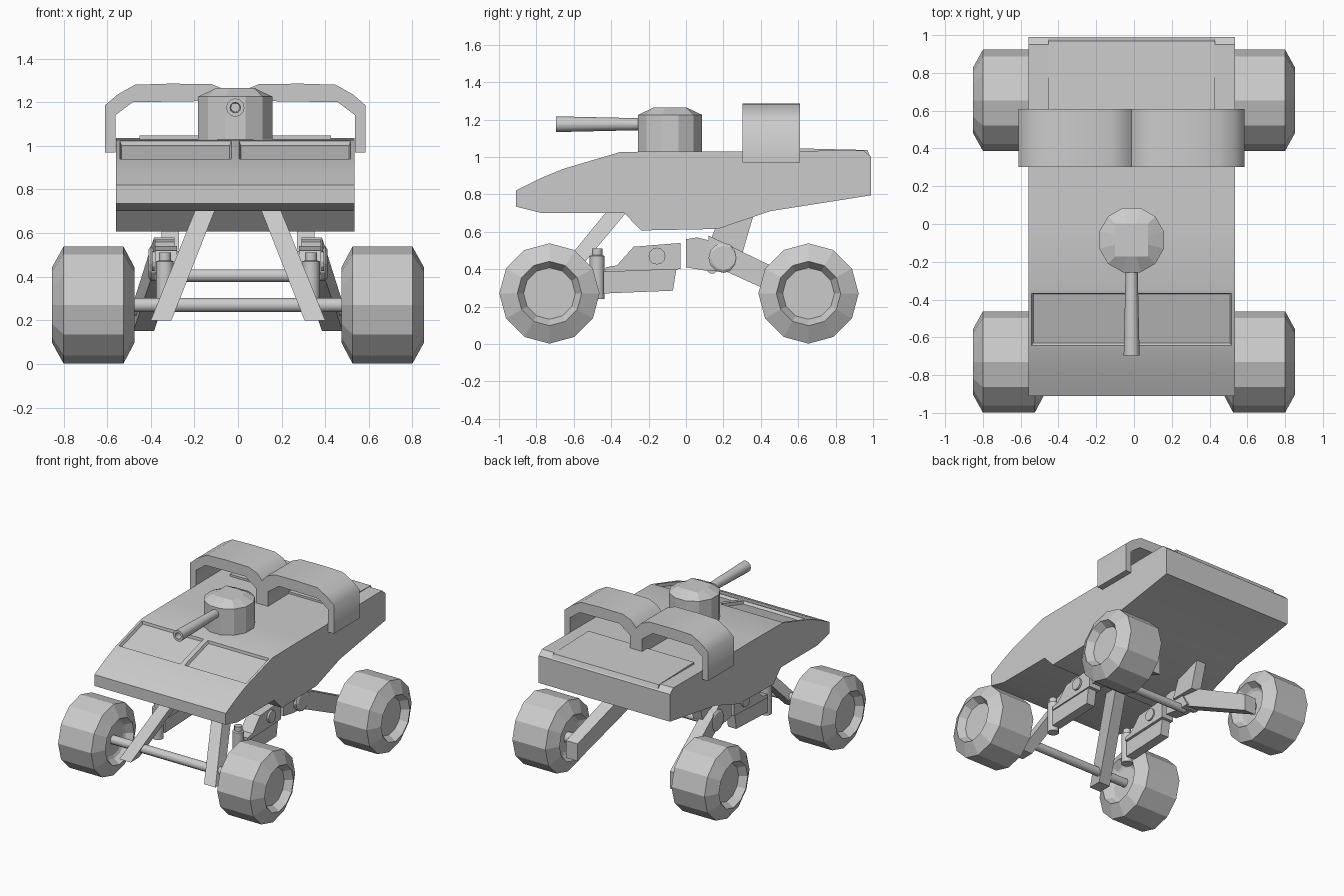
import bpy, bmesh
from math import sin, cos, pi, radians

if "Cube" in bpy.data.objects:
    bpy.data.objects.remove(bpy.data.objects["Cube"])

CX = -0.0125  # centre line of hull, turret and arches


def loft(name, rings, mirror=False, smooth=0, cx=0.0, edit=None):
    """Skin matching closed rings and cap both ends."""
    bm = bmesh.new()
    vs = [[bm.verts.new(p) for p in r] for r in rings]
    for a, b in zip(vs, vs[1:]):
        for i in range(len(a)):
            j = (i + 1) % len(a)
            bm.faces.new((a[i], a[j], b[j], b[i]))
    bm.faces.new(vs[0])
    bm.faces.new(vs[-1])
    bmesh.ops.recalc_face_normals(bm, faces=bm.faces[:])
    if edit:
        edit(bm)
    me = bpy.data.meshes.new(name)
    bm.to_mesh(me)
    bm.free()
    ob = bpy.data.objects.new(name, me)
    ob.location.x = cx
    bpy.context.collection.objects.link(ob)
    if smooth:
        me.polygons.foreach_set("use_smooth", [True] * len(me.polygons))
        me.set_sharp_from_angle(angle=radians(smooth))
    if mirror:
        ob.modifiers.new("mirror", 'MIRROR').use_axis = (True, False, False)
    return ob


def prism_x(name, pts, xs, **kw):
    return loft(name, [[(x, y, z) for y, z in pts] for x in xs], **kw)


def lathe(name, prof, axis, centre, n=12, **kw):
    """prof is (radius, position along axis); centre is in the other two axes."""
    rings = []
    for r, a in prof:
        ring = []
        for i in range(n):
            t = 2 * pi * i / n
            p = [centre[0] + r * cos(t), centre[1] + r * sin(t)]
            p.insert("xyz".index(axis), a)
            ring.append(p)
        rings.append(ring)
    return loft(name, rings, **kw)


def box(name, sections, **kw):
    """Tapered bar: sections are (low corner, high corner), flat in z or y."""
    rings = []
    for (x0, y0, z0), (x1, y1, z1) in sections:
        if z0 == z1:
            rings.append([(x0, y0, z0), (x1, y0, z0), (x1, y1, z0), (x0, y1, z0)])
        else:
            rings.append([(x0, y0, z0), (x1, y0, z0), (x1, y0, z1), (x0, y0, z1)])
    return loft(name, rings, mirror=True, **kw)


# Hull with two sunken panels on the front slope
def sink_panels(bm):
    top = []
    for f in bm.faces:
        c = f.calc_center_median()
        if f.normal.z > 0.5 and -0.6 < c.y < -0.4:
            top.append(f)
    bmesh.ops.inset_individual(bm, faces=top, thickness=0.025, depth=0)
    bmesh.ops.inset_individual(bm, faces=top, thickness=0.012, depth=-0.02)


hull = [(-0.91, 0.82), (-0.78, 0.885), (-0.66, 0.935), (-0.35, 1.027), (0.0, 1.03),
        (0.3, 1.03), (0.95, 1.035), (0.99, 1.0), (0.99, 0.795), (0.45, 0.71),
        (0.17, 0.615), (-0.24, 0.607), (-0.33, 0.70), (-0.77, 0.70), (-0.91, 0.735)]
prism_x("hull", hull, (-0.547, 0, 0.547), cx=CX, smooth=30, edit=sink_panels)
prism_x("rear_deck", [(0.55, 1.0), (0.55, 1.047), (0.97, 1.037), (0.985, 1.0)],
        (-0.44, 0.44), cx=CX)

# Twin arches over the rear deck
arch = [(0, 0.98), (0, 1.21), (0.04, 1.255), (0.11, 1.283), (0.30, 1.285), (0.46, 1.28),
        (0.54, 1.235), (0.598, 1.185), (0.598, 0.97), (0.55, 0.97), (0.55, 1.14),
        (0.47, 1.20), (0.14, 1.205), (0.05, 1.14), (0.05, 0.98)]
loft("roof_arches", [[(x, y, z) for x, z in arch] for y in (0.303, 0.61)],
     mirror=True, smooth=60, cx=CX)

# Turret: twelve-sided drum closing to a square top
ang = [2 * pi * (i + 0.5) / 12 for i in range(12)]
drum = [[(0.177 * cos(a), -0.085 + 0.177 * sin(a), z) for a in ang] for z in (1.0, 1.225)]
cap = []
for a in ang:
    r = 0.087 / max(abs(cos(a)), abs(sin(a)))
    cap.append((r * cos(a), -0.085 + r * sin(a), 1.265))
loft("turret", drum + [cap], cx=CX)
lathe("gun_barrel", [(0.031, -0.2), (0.042, -0.69), (0.042, -0.695), (0.024, -0.695),
                     (0.02, -0.6)], 'y', (0, 1.175), cx=CX, smooth=40)

# Wheels
tyre = [(0.12, 0.53), (0.14, 0.52), (0.172, 0.474), (0.268, 0.525), (0.268, 0.80),
        (0.172, 0.853), (0.138, 0.80), (0.13, 0.80)]
for name, y in (("front_wheels", -0.73), ("rear_wheels", 0.655)):
    lathe(name, tyre, 'x', (y, 0.27), mirror=True)

# Front suspension
box("front_legs", [((0.10, -0.415, 0.72), (0.19, -0.305, 0.72)),
                   ((0.305, -0.84, 0.20), (0.40, -0.74, 0.20))])
lathe("front_axle", [(0.033, -0.56), (0.033, 0.56)], 'x', (-0.73, 0.27), n=10, smooth=40)
prism_x("front_upper_arm", [(-0.43, 0.41), (-0.37, 0.42), (-0.28, 0.52), (-0.03, 0.54),
                            (-0.03, 0.40), (-0.43, 0.385)], (0.28, 0.38), mirror=True)
prism_x("front_lower_arm", [(-0.44, 0.39), (-0.05, 0.41), (-0.07, 0.285), (-0.44, 0.27)],
        (0.30, 0.37), mirror=True)
lathe("front_arm_pin", [(0.045, 0.27), (0.045, 0.395)], 'x', (-0.155, 0.47), mirror=True)
lathe("front_damper", [(0.04, 0.24), (0.04, 0.47), (0.028, 0.475), (0.028, 0.51)],
      'z', (0.335, -0.475), mirror=True, smooth=40)

# Rear suspension
box("rear_arms", [((0.29, 0.12, 0.43), (0.385, 0.12, 0.58)),
                  ((0.385, 0.74, 0.15), (0.48, 0.74, 0.28))])
prism_x("rear_arm_knuckle", [(0.0, 0.56), (0.06, 0.57), (0.14, 0.55), (0.23, 0.39),
                             (0.12, 0.39), (0.0, 0.41)], (0.29, 0.38), mirror=True)
prism_x("rear_struts", [(0.19, 0.70), (0.37, 0.72), (0.30, 0.48), (0.10, 0.48)],
        (0.27, 0.35), mirror=True)
lathe("rear_hub", [(0.08, 0.34), (0.08, 0.40), (0.065, 0.41)], 'x', (0.2, 0.46),
      mirror=True)
lathe("rear_cross_rod", [(0.03, -0.34), (0.03, 0.34)], 'x', (0.14, 0.405), n=10, smooth=40)
lathe("rear_stub_axle", [(0.04, 0.42), (0.04, 0.56)], 'x', (0.655, 0.26), n=10,
      mirror=True, smooth=40)
